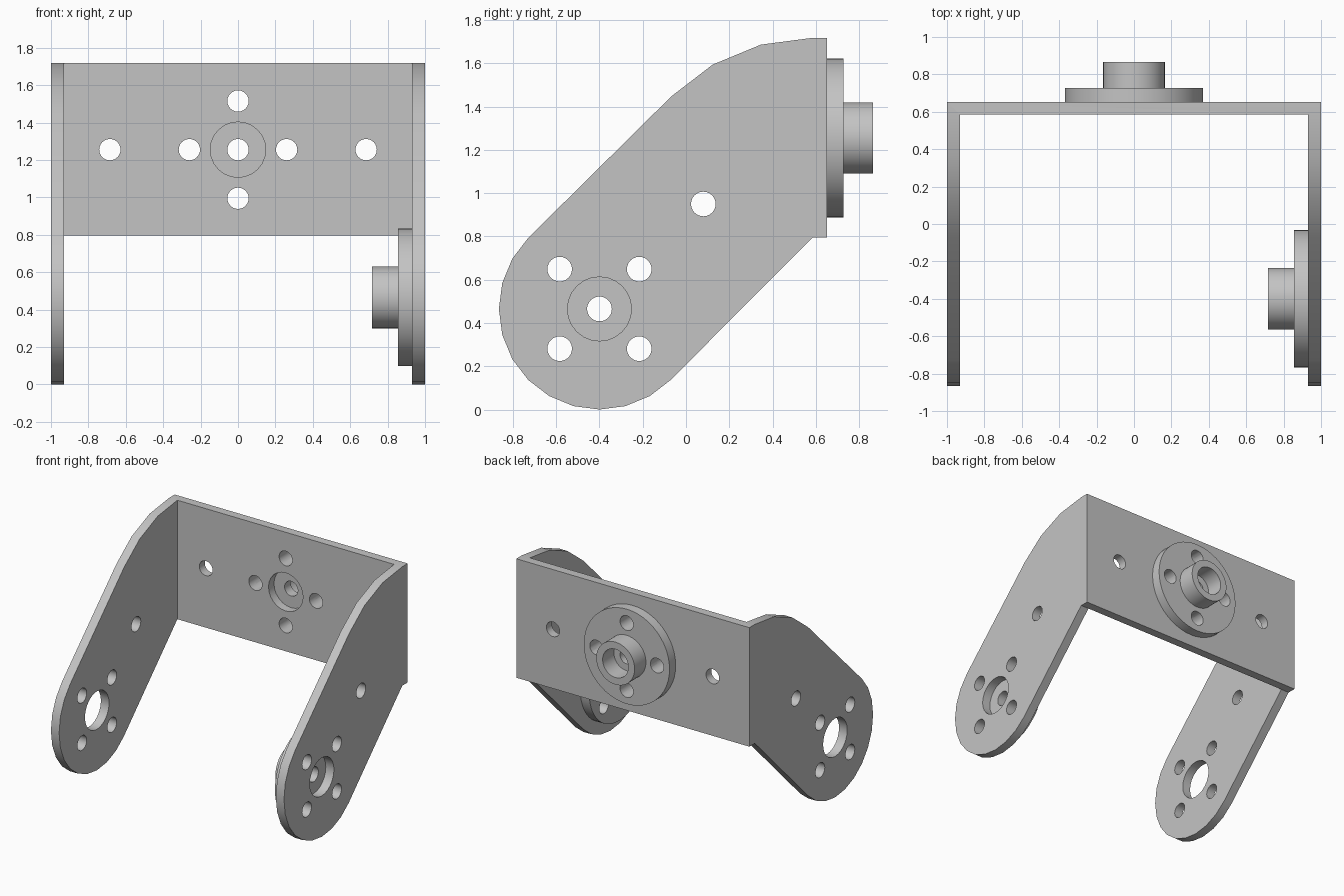
import bpy, bmesh
from math import sin, cos, pi, radians
from mathutils import Matrix, Vector

cube = bpy.data.objects.get("Cube")
if cube:
    bpy.data.objects.remove(cube, do_unlink=True)

SIDES = 24
WALL = 0.07
BOLT_R, RECESS_R, BOLT_RING = 0.057, 0.148, 0.26
BACK_IN, BACK_OUT = 0.585, 0.652
ARM_AXIS = Vector((0, -0.40, 0.465))
BACK_AXIS = Vector((0, 0, 1.255))
TO_X = Matrix.Rotation(pi / 2, 4, 'Y')
TO_NEG_X = Matrix.Rotation(-pi / 2, 4, 'Y')
TO_Y = Matrix.Rotation(-pi / 2, 4, 'X')

metal = bpy.data.materials.new("grey metal")
metal.use_nodes = True
metal.diffuse_color = (0.55, 0.55, 0.55, 1)
metal.node_tree.nodes["Principled BSDF"].inputs["Base Color"].default_value = (0.55, 0.55, 0.55, 1)


def make(name, bm):
    bmesh.ops.recalc_face_normals(bm, faces=bm.faces)
    mesh = bpy.data.meshes.new(name)
    bm.to_mesh(mesh)
    bm.free()
    mesh.materials.append(metal)
    ob = bpy.data.objects.new(name, mesh)
    bpy.context.collection.objects.link(ob)
    return ob


def cylinder(name, centre, turn, radius, length):
    bm = bmesh.new()
    bmesh.ops.create_cone(bm, cap_ends=True, segments=SIDES, radius1=radius, radius2=radius,
                          depth=length, matrix=Matrix.Translation(centre) @ turn)
    return make(name, bm)


def cut(ob, cutter):
    mod = ob.modifiers.new("cut", 'BOOLEAN')
    mod.operation, mod.solver, mod.object = 'DIFFERENCE', 'EXACT', cutter
    cutter.hide_render = True
    bpy.context.view_layer.objects.active = ob
    bpy.ops.object.modifier_apply(modifier=mod.name)
    bpy.data.objects.remove(cutter, do_unlink=True)


def smooth(ob):
    bpy.ops.object.select_all(action='DESELECT')
    ob.select_set(True)
    bpy.context.view_layer.objects.active = ob
    bpy.ops.object.shade_smooth_by_angle(angle=radians(30))


def arc(cy, cz, r, start, end, step=15):
    return [(cy + r * cos(radians(a)), cz + r * sin(radians(a)))
            for a in range(start, end + 1, step)]


def ring(phase):
    return [(BOLT_RING * cos(phase + i * pi / 2), BOLT_RING * sin(phase + i * pi / 2))
            for i in range(4)]


# Bracket: side profile swept across the width, then hollowed into a U
profile = (arc(ARM_AXIS.y, ARM_AXIS.z, 0.465, 135, 315)
           + [(BACK_IN, 0.795), (BACK_OUT, 0.795), (BACK_OUT, 1.718)]
           + arc(BACK_IN, 0.795, 0.923, 90, 135))
bm = bmesh.new()
face = bm.faces.new([bm.verts.new((-1, y, z)) for y, z in profile])
side = bmesh.ops.extrude_face_region(bm, geom=[face])["geom"]
bmesh.ops.translate(bm, vec=(2, 0, 0), verts=[v for v in side if isinstance(v, bmesh.types.BMVert)])
bracket = make("bracket", bm)

bm = bmesh.new()
bmesh.ops.create_cube(bm, size=1)
bmesh.ops.scale(bm, vec=(2 - 2 * WALL, 4, 4), verts=bm.verts)
bmesh.ops.translate(bm, vec=(0, BACK_IN - 2, 1), verts=bm.verts)
cut(bracket, make("hollow_cutter", bm))

# Holes through both arms
cut(bracket, cylinder("arm_cutter", ARM_AXIS, TO_X, RECESS_R, 3))
arm_holes = [ARM_AXIS + Vector((0, a, b)) for a, b in ring(pi / 4)] + [Vector((0, 0.08, 0.95))]
for p in arm_holes:
    cut(bracket, cylinder("arm_cutter", p, TO_X, BOLT_R, 3))

# Holes through the back wall
cut(bracket, cylinder("back_cutter", BACK_AXIS + Vector((0, BACK_OUT, 0)), TO_Y, RECESS_R, 0.5))
for a, b in ring(0) + [(-0.685, 0), (0.685, 0)]:
    cut(bracket, cylinder("back_cutter", BACK_AXIS + Vector((a, BACK_OUT, b)), TO_Y, BOLT_R, 0.5))
smooth(bracket)


# Flanged hubs: lathed section with four bolt holes
def hub(name, origin, turn, phase):
    disc, end = 0.075, 0.213
    section = [(BOLT_R, 0), (0.368, 0), (0.368, disc), (0.165, disc),
               (0.165, end), (0.11, end), (0.11, disc), (BOLT_R, disc)]
    bm = bmesh.new()
    verts = [bm.verts.new((r, 0, h)) for r, h in section]
    edges = [bm.edges.new((verts[i - 1], verts[i])) for i in range(len(verts))]
    bmesh.ops.spin(bm, geom=verts + edges, cent=(0, 0, 0), axis=(0, 0, 1),
                   angle=2 * pi, steps=2 * SIDES, use_duplicate=False)
    bmesh.ops.remove_doubles(bm, verts=bm.verts, dist=0.0001)
    ob = make(name, bm)
    for a, b in ring(phase):
        cut(ob, cylinder("bolt_cutter", (a, b, 0), Matrix(), BOLT_R, 0.5))
    ob.data.transform(Matrix.Translation(origin) @ turn)
    smooth(ob)


hub("back_hub", BACK_AXIS + Vector((0, BACK_OUT, 0)), TO_Y, 0)
hub("left_arm_hub", ARM_AXIS + Vector((1 - WALL, 0, 0)), TO_NEG_X, pi / 4)
